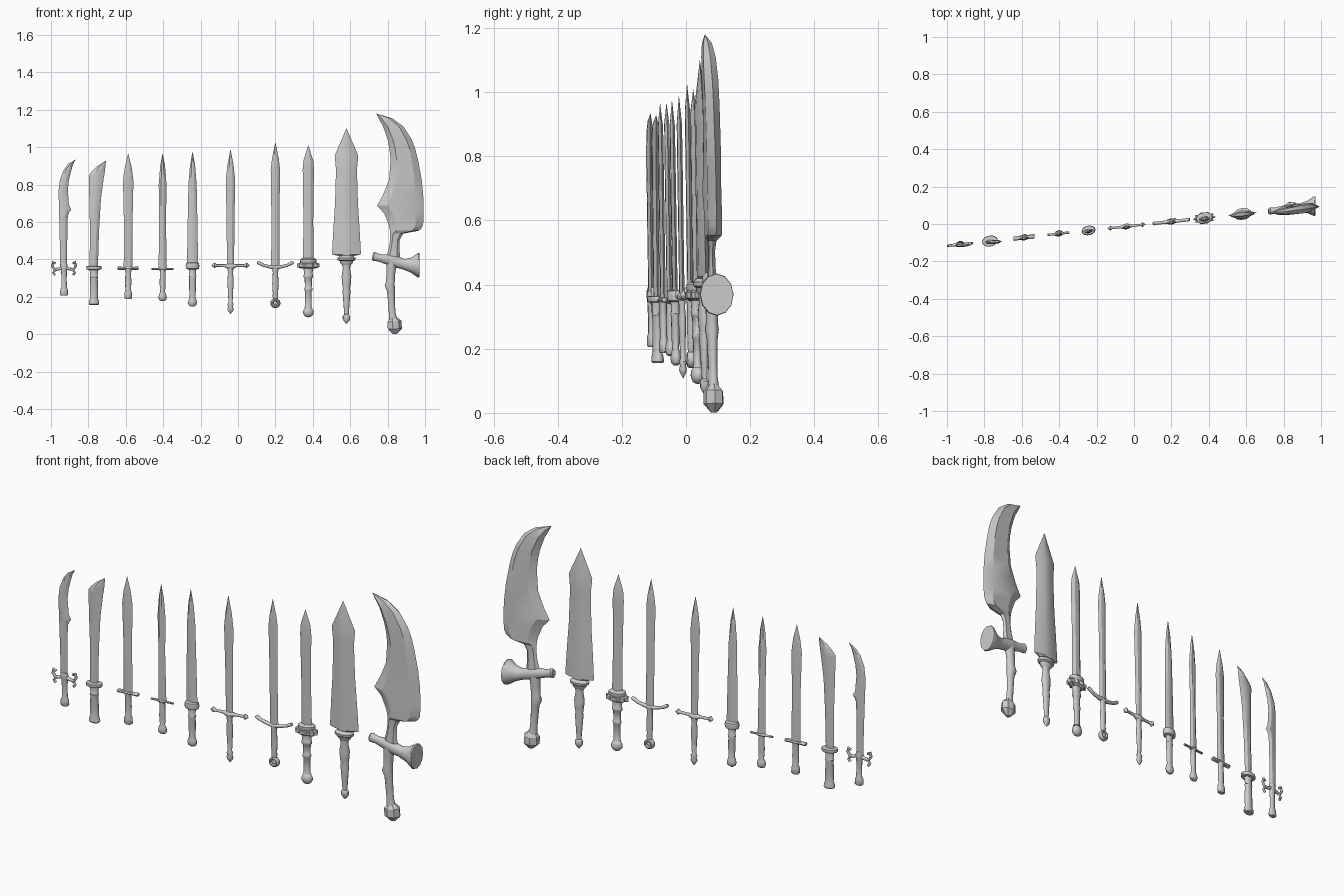
import bpy, math
from mathutils import Matrix

# Row of ten swords. All profile numbers are in hundredths of a unit, x relative to each sword.
# The row runs slightly backwards to the right and leans slightly to the front.
ROW = Matrix(((1, 0, 0, 0), (0.108, 1, -0.015, -0.003), (0, 0, 1, 0), (0, 0, 0, 1)))
SHIFT = 0.0


def loft(name, rings, angle=35, closed=False):
    """Skin a list of equal-length rings, cap the ends, place it in the row."""
    n, k = len(rings[0]), len(rings)
    verts = [((x + SHIFT) * 0.01, y * 0.01, z * 0.01) for r in rings for x, y, z in r]
    faces = []
    for i in range(k if closed else k - 1):
        a, b = i * n, ((i + 1) % k) * n
        faces += [(a + j, a + (j + 1) % n, b + (j + 1) % n, b + j) for j in range(n)]
    if not closed:
        faces += [tuple(range(n))[::-1], tuple(range((k - 1) * n, k * n))]
    me = bpy.data.meshes.new(name)
    me.from_pydata(verts, [], faces)
    import bmesh
    bm = bmesh.new()
    bm.from_mesh(me)
    bmesh.ops.recalc_face_normals(bm, faces=bm.faces)
    bm.to_mesh(me)
    bm.free()
    me.transform(ROW)
    me.shade_smooth()
    me.set_sharp_from_angle(angle=math.radians(angle))
    ob = bpy.data.objects.new(name, me)
    bpy.context.collection.objects.link(ob)
    return ob


def blade(name, rows, t=0.75, flat=0.3):
    """Bevelled blade from (z, half width) or (z, left, right) rows."""
    rows = [(r[0], -r[1], r[1]) if len(r) == 2 else r for r in rows]
    wide = max(b - a for _, a, b in rows)
    rings = []
    for z, a, b in rows:
        w = b - a
        th = t * min(1, w / (0.5 * wide))
        e = w * flat
        rings.append([(a, 0, z), (a + e, -th, z), (b - e, -th, z),
                      (b, 0, z), (b - e, th, z), (a + e, th, z)])
    loft(name, rings, 25)


def sweep(name, pts, depth=0.7, sides=14, star=0, angle=40, closed=False):
    """Elliptical section swept along (x, z, radius) points in the sword's plane."""
    rings = []
    n = len(pts)
    for i, (x, z, r) in enumerate(pts):
        p = pts[(i - 1) % n] if closed else pts[max(i - 1, 0)]
        q = pts[(i + 1) % n] if closed else pts[min(i + 1, n - 1)]
        d = math.hypot(q[0] - p[0], q[1] - p[1])
        tx, tz = (q[0] - p[0]) / d, (q[1] - p[1]) / d
        ring = []
        for j in range(sides):
            a = 2 * math.pi * j / sides
            s = r * (1 - star * (j % 2))
            ring.append((x - tz * s * math.cos(a), s * depth * math.sin(a), z + tx * s * math.cos(a)))
        rings.append(ring)
    return loft(name, rings, angle, closed)


def lathe(name, prof, **kw):
    """Upright part from (z, radius) rows."""
    return sweep(name, [(0, z, r) for z, r in prof], **kw)


def mirrored(half):
    """Guard path from its left half, ending at the middle point."""
    return half + [(-x, z, r) for x, z, r in half[-2::-1]]


# 1: small curved sword with scrolled guard
SHIFT = -93
blade("curved_blade", [(36, -2.1, 1.7), (50, -2.3, 1.7), (63, -2.6, 2), (65.3, -2.7, 2.8), (66.6, -2.7, 3.9),
                       (69, -2.8, 2.6), (77, -2.9, 2), (82.6, -2.2, 2.6), (88, -.1, 4), (91, 2.3, 4.9),
                       (93.4, 6.1, 6.25)])
sweep("scroll_guard", mirrored([(-4.6, 37.8, .7), (-5.8, 38.6, .7), (-6.3, 36.5, .7), (-5.2, 34.8, .7),
                                (-3, 34.8, .8), (0, 36, 1.1)]), 1, 10)
for s in (-1, 1):
    sweep("guard_hook", [(3 * s, 35, .6), (5 * s, 34, .6), (5.8 * s, 32.8, .6), (4.8 * s, 31.6, .7)], 1, 10)
lathe("curved_grip", [(38, 1.5), (36, 2), (34.5, 1.6), (30, 1.4), (25, 1.5), (23.8, 2), (21.2, 2.2), (20.6, 1.7)])

# 2: broad clipped-tip sword with disc guard
SHIFT = -77
blade("clipped_blade", [(36, -2.4, 2.1), (55, -2.1, 2.7), (72, -2.5, 3.7), (84, -2.7, 5.3), (85, -2.6, 5.5),
                        (87, -1.1, 5.8), (89.7, 1.6, 6.1), (92.7, 6.2, 6.4)], .9)
lathe("disc_guard", [(36.5, 2.8), (36.3, 4), (35.2, 4.2), (34.6, 3.8), (34.4, 2.6)], sides=20)
lathe("clipped_grip", [(35, 2.4), (31, 1.9), (30.5, 2.3), (29.5, 2), (22, 2.2), (19, 2.1), (17.5, 2.7),
                       (16, 2.8), (15.5, 2.2)])

# 3: straight sword with bar guard
SHIFT = -58.7
blade("bar_guard_blade", [(35, 2.4), (60, 2.3), (82, 2.8), (89, 1.9), (96.5, .05)])
sweep("bar_guard", mirrored([(-5.6, 35.2, .7), (-5.3, 35.2, .9), (-2, 35.2, .8), (0, 35.2, 1)]), 1.4, 8)
lathe("bar_guard_grip", [(35, 1.9), (33, 1.5), (28, 1.7), (23.5, 1.5), (22, 2.1), (19.2, 2.1), (18.7, 1.6)])

# 4: narrow sword with thin guard
SHIFT = -40.3
blade("narrow_blade", [(34.5, 2.2), (60, 1.8), (80, 2.1), (90, 1.3), (96.5, .05)])
sweep("thin_guard", mirrored([(-5.9, 34.9, .5), (-2.5, 34.9, .5), (-1.5, 34.9, .9), (0, 34.9, 1)]), 1.3, 8)
lathe("narrow_grip", [(34.5, 1.4), (27, 1.6), (22.5, 1.3), (21.2, 1.9), (19.5, 2.3), (18.2, 1.8), (17.8, 1)])

# 5: tapering sword with collar guard
SHIFT = -24.3
blade("taper_blade", [(36, 3), (60, 2.6), (80, 2.2), (90, 1.4), (97.5, .05)])
lathe("collar_guard", [(38.3, 2.6), (38, 3.4), (36.5, 3.7), (35, 3.4), (34.6, 2.4)])
lathe("taper_grip", [(35, 2), (31.5, 1.7), (31, 2.1), (29.8, 1.8), (24, 1.8), (20, 1.5), (18.3, 2.1), (17, 2.4),
                     (15.6, 2.1), (14.8, 1)])

# 6: cross-guard sword with pointed finials
SHIFT = -4
blade("cross_blade", [(36, 1.9), (60, 2.1), (82, 2.5), (90, 1.7), (98.8, .05)])
sweep("cross_guard", mirrored([(-10.2, 36.6, .1), (-8.6, 36.8, 1.5), (-7.5, 36.7, .7), (-3, 36.6, .8),
                               (-1.8, 36.4, 1.3), (0, 36.2, 1.7)]), .9, 10)
lathe("cross_grip", [(36, 1.8), (33, 1.3), (29, 1.7), (23, 1.4), (17, 1.1), (16, 1.7), (14.8, 1.3), (13.5, 1.7),
                     (12.6, 1.4), (10.8, .1)])

# 7: sword with crescent guard and ring pommel
SHIFT = 20
blade("crescent_blade", [(36, 2.3), (60, 2.1), (88, 2.5), (94, 1.8), (102.5, .05)])
sweep("crescent_guard", mirrored([(-9.7, 38.6, .7), (-9, 38.2, .95), (-6.5, 36.9, .8), (-3, 36, .9),
                                  (0, 35.8, 1.2)]), 1.1, 10)
lathe("crescent_grip", [(36, 1.8), (33, 1.4), (27, 1.7), (22, 1.4), (20, 1.5), (18, 1.1)])
circle = [(1.8 * math.cos(i * math.pi / 9), 16.6 + 1.8 * math.sin(i * math.pi / 9), .9) for i in range(18)]
sweep("ring_pommel", circle, 1.5, 10, closed=True)
lathe("pommel_core", [(18.2, .6), (17.2, 1.4), (16, 1.4), (15, .6)])

# 8: sturdy sword with studded collar
SHIFT = 37.6
blade("sturdy_blade", [(37, 2.9), (60, 2.6), (88, 3), (93, 2.6), (100.8, .05)], 1)
lathe("studded_collar_top", [(40.7, 3.2), (40, 4.3), (38.5, 4.4), (37.8, 3.8)], sides=16)
lathe("studded_collar", [(38.3, 4.4), (37.6, 6.1), (35.8, 5.9), (35, 3.4)], depth=.55, sides=20, star=.2, angle=25)
lathe("sturdy_grip", [(35.5, 2.6), (32, 2.2), (31.5, 2.6), (30.3, 2.5), (29.8, 2), (25, 1.8), (24.5, 2.2),
                      (23.3, 2.1), (22.8, 1.7), (15, 1.7), (14.2, 2.2)])
lathe("round_pommel", [(11.8 + 2.8 * math.cos(a), 2.8 * math.sin(a) + .05)
                       for a in [i * math.pi / 8 for i in range(9)]], depth=.75)

# 9: heavy leaf-headed sword
SHIFT = 58
blade("leaf_blade", [(40, 2), (41.8, 4), (42.6, 7.6), (43.8, 7.7), (58, 6.9), (70, 6.1), (88, 5.6), (95.5, 6.3),
                     (110, .05)], 1.7, .35)
lathe("leaf_guard", [(42, 3), (40.8, 4.9), (39.6, 4.7), (39, 3.6), (38, 3.4), (37, 2.4), (36, 2)], depth=.65)
lathe("leaf_grip", [(38, 2.4), (35, 1.9), (31, 2.6), (27, 2.3), (24.5, 1.9), (23, 2.1), (16, 1.6), (10.5, 1.2),
                    (9.8, 2), (8, 2), (6.8, 1.3), (5.6, .2)])

# 10: great cleaver with barbed spine
SHIFT = 83.5
blade("cleaver_blade", [(38, -4.5, 3), (41, -4.3, 3.2), (46, -2.8, 2.8), (50.5, -2.1, 3), (53.7, -2.1, 4.8),
                        (55.3, -2.3, 13), (56.2, -2.4, 14.3), (58.5, -2.9, 15.5), (64.5, -5.3, 15.8),
                        (68.7, -9.1, 15.8), (74.6, -5.9, 15.5), (82.6, -2.7, 14.7), (93.4, -1.9, 12.7),
                        (99, -2.5, 11.3), (104, -3.5, 9.4), (111, -5.9, 5), (115.3, -8.3, -.8),
                        (118, -9.6, -9.4)], 2.2, .22)
sweep("axe_guard", [(-11.6, 41.7, 1.8), (-11, 41.6, 2.4), (-8, 40.8, 2), (-3, 39.8, 2.8), (1, 38.7, 3.1),
                    (5, 37.5, 2.8), (9, 37, 4), (12.8, 36.9, 6.6), (13.6, 36.9, 6.4)], .8, 12).name = "axe_guard"
sweep("cleaver_grip", [(-1.2, 39, 2.8), (-1.8, 33, 2.4), (-2, 28, 2.3), (-2.4, 26, 2.7), (-1.7, 23, 2.1),
                       (-1.4, 16, 1.8), (-1, 11, 1.8), (-.6, 8, 2.2)], .8)
sweep("faceted_pommel", [(-.4, 8.8, 1.9), (-.1, 6.8, 3.9), (.2, 2.8, 4), (.3, .1, 1.2)], .8, 7, angle=15)
